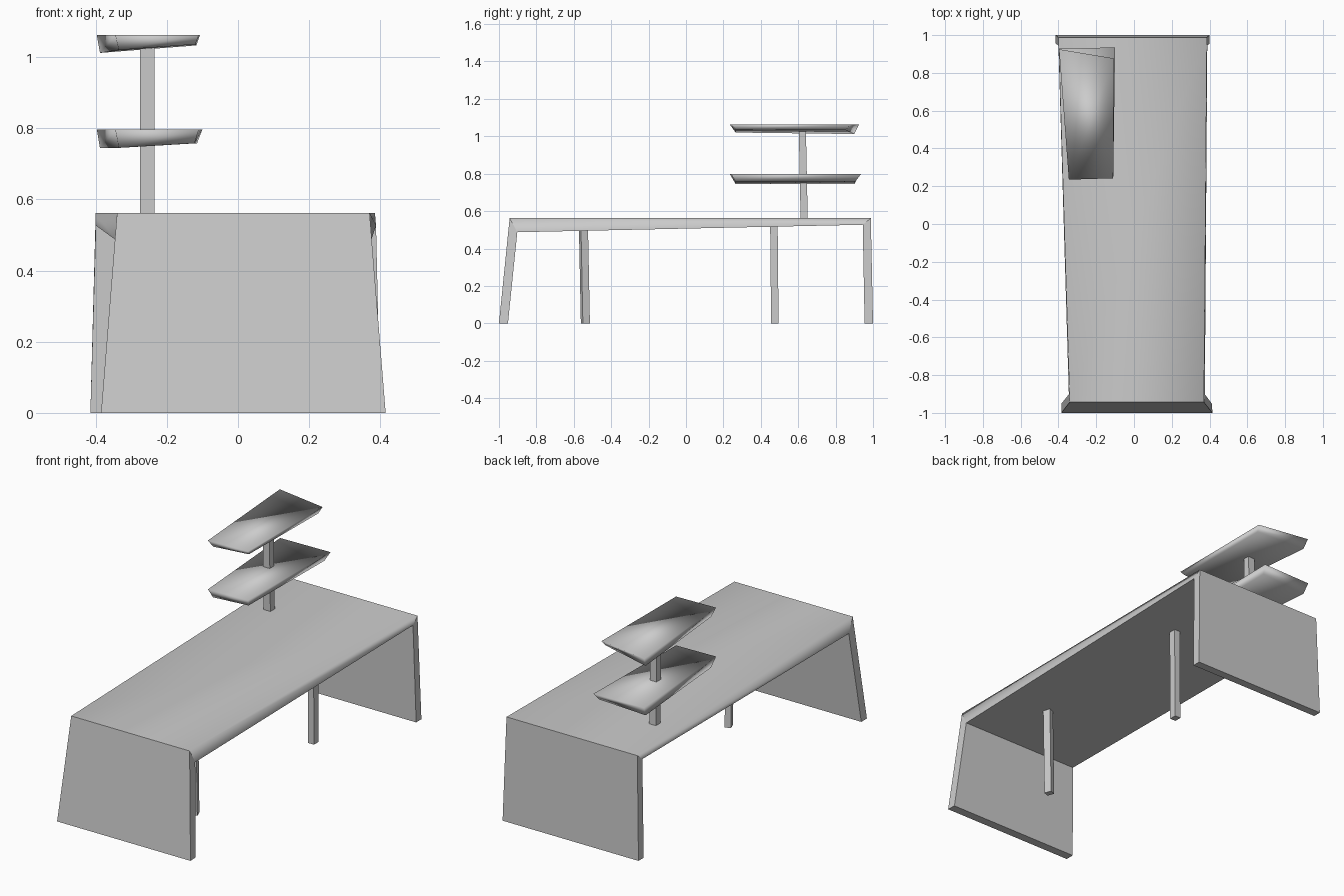
import bpy
import bmesh
from math import radians
from mathutils import Matrix, Vector

default_cube = bpy.data.objects.get("Cube")
if default_cube:
    bpy.data.objects.remove(default_cube, do_unlink=True)

# Single plain grey finish
grey = bpy.data.materials.new("plain_grey")
grey.use_nodes = True
grey_colour = (0.6, 0.6, 0.6, 1.0)
grey.diffuse_color = grey_colour
grey.node_tree.nodes["Principled BSDF"].inputs["Base Color"].default_value = grey_colour


def finish(name, bm, smooth=False):
    """Turn a bmesh into a named object with the grey material."""
    bmesh.ops.recalc_face_normals(bm, faces=bm.faces[:])
    for face in bm.faces:
        face.smooth = smooth
    mesh = bpy.data.meshes.new(name)
    bm.to_mesh(mesh)
    bm.free()
    mesh.materials.append(grey)
    obj = bpy.data.objects.new(name, mesh)
    bpy.context.collection.objects.link(obj)
    return obj


def bridge(bm, lower, upper):
    """Closed solid between two four-cornered rings."""
    low = [bm.verts.new(p) for p in lower]
    high = [bm.verts.new(p) for p in upper]
    bm.faces.new(low)
    bm.faces.new(high)
    for i in range(4):
        j = (i + 1) % 4
        bm.faces.new((low[i], low[j], high[j], high[i]))


def bar(name, bottom, top, size_x, size_y, yaw=0):
    """Slim rectangular bar between two centre points."""
    turn = Matrix.Rotation(radians(yaw), 3, "Z")
    corners = [turn @ Vector((sx * size_x / 2, sy * size_y / 2, 0))
               for sx, sy in ((-1, -1), (1, -1), (1, 1), (-1, 1))]
    bm = bmesh.new()
    bridge(bm, [Vector(bottom) + c for c in corners],
           [Vector(top) + c for c in corners])
    finish(name, bm)


def tray(name, top_z, outline, base):
    """Shelf with a flat top and sloping sides narrowing to the base."""
    bm = bmesh.new()
    bridge(bm, base, [(x, y, top_z) for x, y in outline])
    finish(name, bm, smooth=True)


# Desk: top and both end panels as one folded slab (y, z, left x, right x)
outer = [(-1, 0, -0.385, 0.415), (-0.943, 0.562, -0.34, 0.37),
         (0.988, 0.562, -0.4, 0.385), (1, 0, -0.415, 0.4)]
inner = [(-0.952, 0, -0.385, 0.413), (-0.902, 0.487, -0.345, 0.375),
         (0.945, 0.527, -0.4, 0.388), (0.955, 0, -0.415, 0.4)]
bm = bmesh.new()
rings = []
for o, i in zip(outer, inner):
    rings.append([bm.verts.new(p) for p in (
        (o[2], o[0], o[1]), (o[3], o[0], o[1]),
        (i[3], i[0], i[1]), (i[2], i[0], i[1]))])
for a, b in zip(rings, rings[1:]):
    for k in range(4):
        n = (k + 1) % 4
        bm.faces.new((a[k], a[n], b[n], b[k]))
bm.faces.new(rings[0])
bm.faces.new(rings[-1])

# Only the two long upper edges of the desk shade softly
soft = [{rings[1][k], rings[2][k]} for k in (0, 1)]
for edge in bm.edges:
    edge.smooth = set(edge.verts) in soft
finish("desk_body", bm, smooth=True)

# Legs under the desk
bar("front_leg", (0.12, -0.538, 0), (0.12, -0.548, 0.5), 0.032, 0.04, 20)
bar("back_leg", (0.12, 0.475, 0), (0.12, 0.47, 0.525), 0.035, 0.04)

# Post carrying the shelves
bar("shelf_post", (-0.255, 0.632, 0.55), (-0.255, 0.622, 1.04), 0.04, 0.038)

# Shelves: front left, front right, back right, back left
tray("lower_shelf", 0.797,
     [(-0.345, 0.235), (-0.11, 0.242), (-0.1, 0.935), (-0.397, 0.928)],
     [(-0.335, 0.265, 0.745), (-0.122, 0.265, 0.758),
      (-0.115, 0.905, 0.758), (-0.388, 0.9, 0.744)])
tray("upper_shelf", 1.062,
     [(-0.345, 0.235), (-0.11, 0.242), (-0.107, 0.877), (-0.397, 0.925)],
     [(-0.335, 0.265, 1.02), (-0.12, 0.265, 1.036),
      (-0.117, 0.855, 1.033), (-0.388, 0.9, 1.012)])
